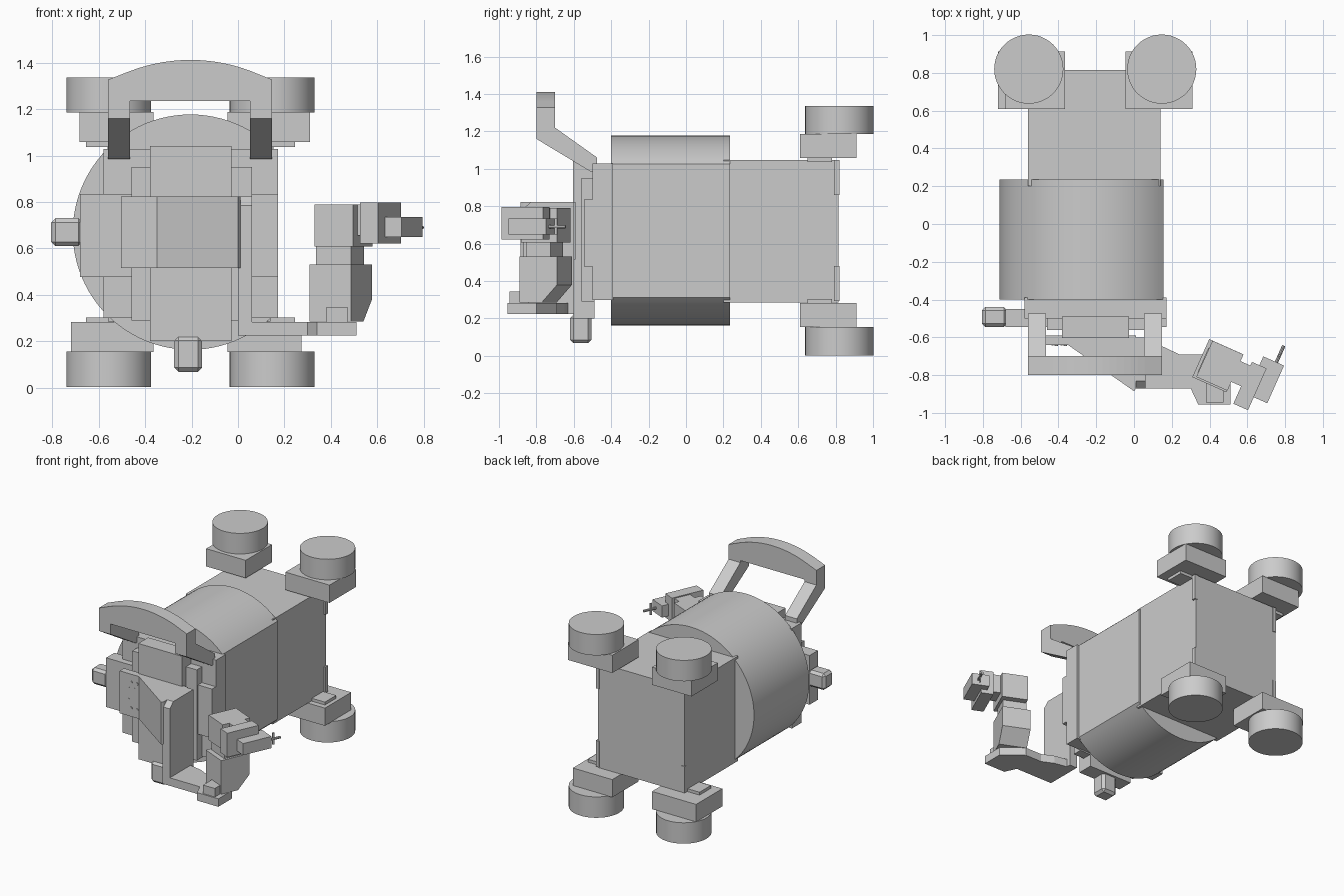
import bpy, bmesh, math
from mathutils import Matrix

if "Cube" in bpy.data.objects:
    bpy.data.objects.remove(bpy.data.objects["Cube"])

TILT = math.radians(-24)


def prism(name, pts, axis, lo, hi, at=(0, 0, 0), turn=0.0, bevel=0.0, smooth=False):
    """Extrude a 2D profile along an axis; profile planes: x->(y,z), y->(x,z), z->(x,y)."""
    place = {'x': lambda p, t: (t, p[0], p[1]),
             'y': lambda p, t: (p[0], t, p[1]),
             'z': lambda p, t: (p[0], p[1], t)}[axis]
    bm = bmesh.new()
    a = [bm.verts.new(place(p, lo)) for p in pts]
    b = [bm.verts.new(place(p, hi)) for p in pts]
    bm.faces.new(a)
    bm.faces.new(b)
    n = len(pts)
    for i in range(n):
        j = (i + 1) % n
        bm.faces.new((a[i], a[j], b[j], b[i]))
    bmesh.ops.recalc_face_normals(bm, faces=bm.faces)
    bm.transform(Matrix.Translation(at) @ Matrix.Rotation(turn, 4, 'Z'))
    me = bpy.data.meshes.new(name)
    bm.to_mesh(me)
    bm.free()
    ob = bpy.data.objects.new(name, me)
    bpy.context.collection.objects.link(ob)
    if bevel:
        m = ob.modifiers.new("Bevel", 'BEVEL')
        m.width, m.segments = bevel, 1
    if smooth:
        bpy.ops.object.select_all(action='DESELECT')
        ob.select_set(True)
        bpy.context.view_layer.objects.active = ob
        bpy.ops.object.shade_smooth_by_angle(angle=math.radians(30))
    return ob


def rect(x0, x1, y0, y1):
    return [(x0, y0), (x1, y0), (x1, y1), (x0, y1)]


def box(name, x, y, z):
    return prism(name, rect(*x, *y), 'z', *z)


def tilted_box(name, cx, cy, w, d, z):
    return prism(name, rect(-w / 2, w / 2, -d / 2, d / 2), 'z', *z, at=(cx, cy, 0), turn=TILT)


def arc(cx, cy, r, a0, a1, n):
    return [(cx + r * math.cos(a0 + (a1 - a0) * i / n),
             cy + r * math.sin(a0 + (a1 - a0) * i / n)) for i in range(n + 1)]


def disc(cx, cy, r, n):
    return arc(cx, cy, r, 0, 2 * math.pi, n)[:-1]


CX, CZ = -0.205, 0.67

# Main hull: rear box, drum cut flat on the right, front plate
box("rear_hull", (-0.56, 0.14), (0.2, 0.815), (0.285, 1.048))
half = math.acos(0.36 / 0.507)
prism("drum", arc(CX, CZ, 0.507, half, 2 * math.pi - half, 72), 'y', -0.4, 0.235, smooth=True)
box("front_plate", (-0.58, 0.173), (-0.5, -0.39), (0.3, 1.028))
box("front_crossbar", (-0.68, 0.172), (-0.545, -0.45), (0.477, 0.835))
box("front_core", (-0.46, 0.06), (-0.56, -0.49), (0.29, 0.95))
box("front_spine", (-0.38, -0.027), (-0.604, -0.49), (0.2, 1.042))

# Chamfered ports on the left and underneath
prism("side_port", rect(-0.545, -0.44, 0.61, 0.73), 'x', -0.805, -0.67, bevel=0.018)
prism("bottom_port", rect(-0.275, -0.155, -0.62, -0.505), 'z', 0.068, 0.22, bevel=0.018)

# Thruster pods at the four rear corners, point-symmetric about the hull axis
for label, side in (("left", -1), ("right", 1)):
    for level, up in (("lower", -1), ("upper", 1)):
        def zs(a, b):
            return sorted((CZ + up * a, CZ + up * b))
        def xs(a, b):
            return sorted((CX + side * a, CX + side * b))
        reach = 0.515 if side == up else 0.478
        cx = CX + side * 0.352
        prism(f"{level}_{label}_thruster", disc(cx, 0.82, 0.183, 48), 'z', *zs(0.515, 0.667), smooth=True)
        box(f"{level}_{label}_mount", xs(0.16, reach), (0.61, 0.912), zs(0.388, 0.517))
        box(f"{level}_{label}_mount_pad", xs(0.33, 0.45), (0.65, 0.78), zs(0.367, 0.39))
        box(f"{level}_{label}_corner_strip", xs(0.33, 0.357), (0.79, 0.82), zs(0.19, 0.378))

# Carry handle: arched grip and two slanted legs
grip = [(-0.56, 1.16), (-0.465, 1.16), (-0.465, 1.235), (0.055, 1.235), (0.055, 1.16), (0.147, 1.16), (0.147, 1.327)]
r = 0.73
grip += arc(CX, 1.412 - r, r, math.acos(0.26 / r), math.acos(-0.26 / r), 14)
grip += [(-0.56, 1.327)]
prism("handle_grip", grip, 'y', -0.8, -0.7)
leg = [(-0.8, 1.16), (-0.8, 1.25), (-0.7, 1.25), (-0.7, 1.22), (-0.475, 1.06), (-0.475, 0.985), (-0.51, 0.985)]
for label, x in (("left", (-0.56, -0.465)), ("right", (0.052, 0.147))):
    prism(f"{label}_handle_leg", leg, 'x', *x)

# Arm bracket: bolted wedge plate, side flange and shelf
prism("bracket_wedge", [(-0.505, -0.59), (-0.505, -0.64), (-0.35, -0.64), (0, -0.885), (0.01, -0.87), (0.01, -0.59)],
      'z', 0.515, 0.823)
prism("bracket_flange", [(-0.87, 0.225), (-0.6, 0.225), (-0.6, 0.823), (-0.83, 0.823), (-0.87, 0.785)],
      'x', 0.0, 0.06)
prism("arm_shelf", [(0, -0.62), (0.155, -0.65), (0.24, -0.69), (0.37, -0.69), (0.51, -0.8),
                    (0.51, -0.955), (0.34, -0.955), (0.3, -0.87), (0, -0.87)], 'z', 0.225, 0.283)
for i, x in enumerate((-0.412, -0.364)):
    for z in (0.765, 0.577):
        prism(f"bracket_bolt_{i}", disc(x, z, 0.01, 10), 'y', -0.645, -0.635)
    for z in (0.725, 0.64):
        prism(f"bracket_rivet_{i}", disc(x - 0.02, z, 0.005, 8), 'y', -0.643, -0.635)

# Jointed arm, all turned to the same angle
box("arm_foot", (0.38, 0.475), (-0.945, -0.84), (0.28, 0.345))
prism("arm_lower", [(-0.11, 0.285), (0.02, 0.285), (0.11, 0.38), (0.11, 0.53), (-0.11, 0.53)],
      'x', -0.098, 0.098, at=(0.443, -0.75, 0), turn=TILT)
tilted_box("arm_middle", 0.44, -0.755, 0.165, 0.14, (0.52, 0.615))
tilted_box("arm_upper", 0.455, -0.75, 0.18, 0.21, (0.607, 0.79))
tilted_box("arm_link", 0.56, -0.79, 0.12, 0.12, (0.655, 0.79))
tilted_box("head_block", 0.614, -0.858, 0.085, 0.242, (0.622, 0.797))
tilted_box("head_side_block", 0.695, -0.825, 0.12, 0.218, (0.65, 0.735))
prism("probe", disc(0, 0.69, 0.009, 8), 'y', -0.03, 0.11, at=(0.748, -0.745, 0), turn=TILT)
tilted_box("probe_fin", 0.77, -0.695, 0.008, 0.015, (0.65, 0.735))
